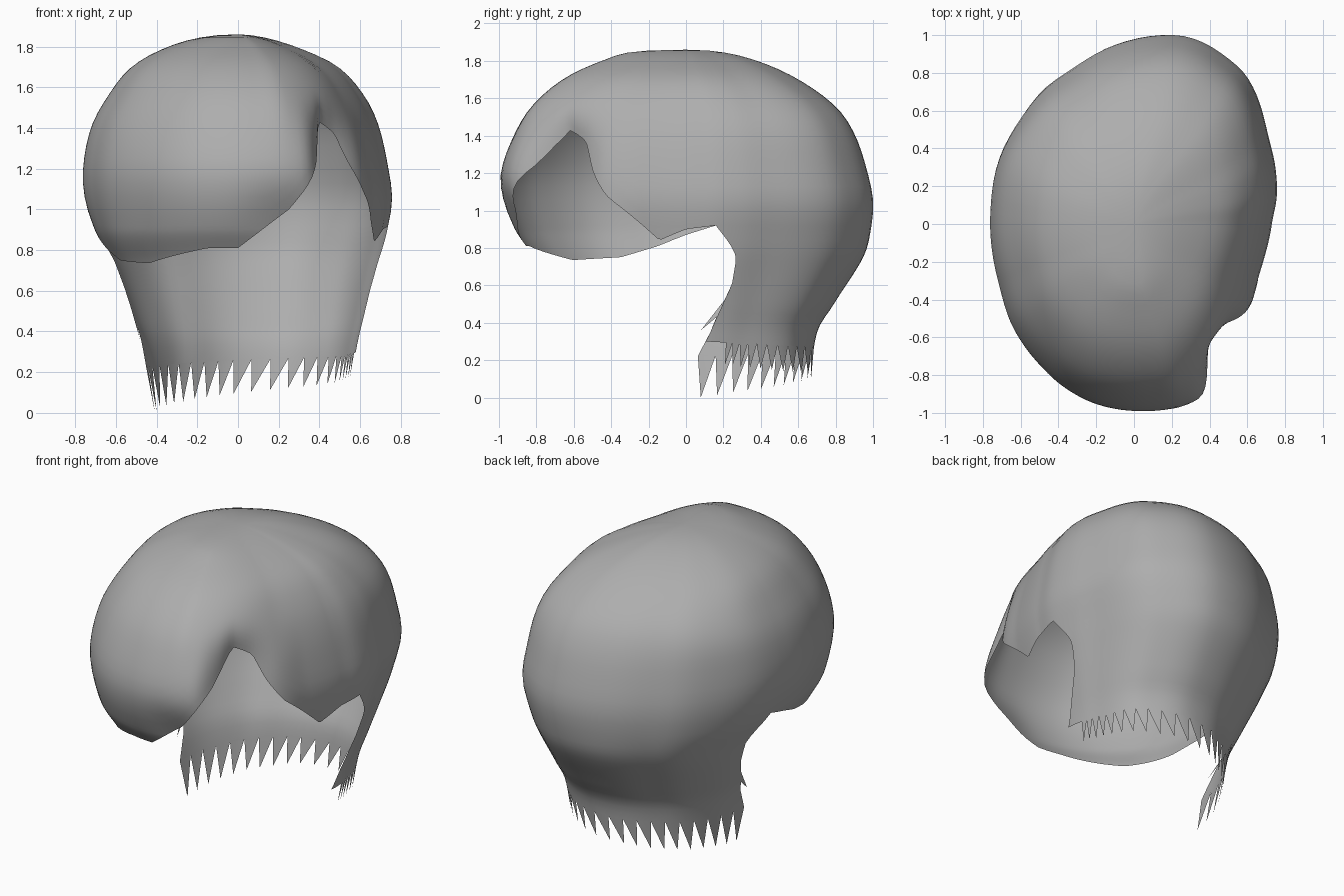
import bpy
import bmesh
import math
from mathutils import Vector

cube = bpy.data.objects.get("Cube")
if cube:
    bpy.data.objects.remove(cube, do_unlink=True)

TOP = 1.86
SPLIT = 0.92            # height where the nape separates from the fringe
EAR_L, EAR_R = 12, 168  # azimuths of the two ear openings
SPAN = EAR_R - EAR_L

# Half-extents by height: z, -x, +x, front, back
PROFILE = [
    (1.86, 0, 0, 0, 0), (1.85, .15, .1, .27, .17), (1.8, .34, .28, .45, .38),
    (1.7, .52, .49, .66, .6), (1.55, .64, .62, .83, .8), (1.4, .72, .69, .92, .9),
    (1.2, .76, .74, .99, .97), (1.05, .75, .76, .98, 1), (.9, .7, .74, .92, .99),
    (.75, .62, .71, .82, .95), (.5, .53, .63, .75, .79), (.35, .48, .59, .7, .7),
    (0, .41, .53, .65, .66)]

# Widest outline seen from above, with the notch of the parting
OUTLINE = [
    (.23, 1), (-.12, .94), (-.33, .82), (-.47, .72), (-.6, .56), (-.7, .38), (-.76, .05),
    (-.72, -.3), (-.63, -.57), (-.5, -.75), (-.37, -.87), (-.2, -.96), (.1, -1),
    (.28, -.97), (.37, -.91), (.41, -.75), (.4, -.62), (.45, -.58), (.55, -.52),
    (.61, -.45), (.67, -.25), (.73, 0), (.757, .15), (.75, .3), (.71, .48), (.6, .78),
    (.47, .9), (.35, .97)]

# Local swellings and hollows: azimuth, its width, z, its height, amount
BULGES = [
    (135, 30, .7, .25, .04), (135, 30, 1.55, .2, .035), (225, 28, .8, .15, .04),
    (42, 28, 1.5, .2, .03), (42, 28, .75, .2, -.03), (284, 11, .95, .15, -.04)]

# Lower edge of the fringe: azimuth, z
FRINGE = [
    (168, .92), (180, .87), (193, .81), (211, .75), (234, .735), (260, .81),
    (270, .81), (285, 1), (296, 1.24), (300, 1.36), (303, 1.43), (308, 1.4),
    (312, 1.37), (318, 1.22), (325, 1.08), (347, .84), (360, .9), (372, .92)]

# How far the ear edges of the nape swing backwards, in degrees, by height
EAR_SWING = [(0, -3), (.2, -6), (.35, 2), (.45, 5), (.6, 9), (.75, 9), (.82, 6), (.92, 0)]


def lerp_table(table, x):
    for (a, p), (b, q) in zip(table, table[1:]):
        if x <= b:
            return p + (q - p) * max(0, x - a) / (b - a)
    return table[-1][1]


def smooth_table(table, x):
    """Cubic interpolation through sorted (x, value) pairs."""
    n = len(table)
    i = next((k for k in range(n - 2) if x <= table[k + 1][0]), n - 2)

    def slope(k):
        a, b = table[max(k - 1, 0)], table[min(k + 1, n - 1)]
        return (b[1] - a[1]) / (b[0] - a[0])
    (a, p), (b, q) = table[i], table[i + 1]
    h = b - a
    t = min(1, max(0, (x - a) / h))
    return ((1 + 2 * t) * (1 - t) ** 2 * p + t * (1 - t) ** 2 * h * slope(i)
            + t * t * (3 - 2 * t) * q + t * t * (t - 1) * h * slope(i + 1))


def wrap(table):
    """Repeat a few polar points beyond both ends so the outline closes."""
    return ([(a - 360, r) for a, r in table[-3:]] + table
            + [(a + 360, r) for a, r in table[:3]])


extents = [[(math.sqrt(TOP - row[0]), row[c]) for row in PROFILE] for c in range(1, 5)]
polar = sorted((math.degrees(math.atan2(y, x)) % 360, math.hypot(x, y)) for x, y in OUTLINE)
notched = wrap(polar)
plain = wrap([p for p in polar if not 290 < p[0] < 322])


def surface(az, z):
    """Point on the hair shell at an azimuth and a height."""
    c, s = math.cos(math.radians(az)), math.sin(math.radians(az))
    az %= 360
    t = min(1, max(0, (z - 1.23) / .38))
    t = t * t * (3 - 2 * t)
    r = smooth_table(notched, az) * (1 - t) + smooth_table(plain, az) * t
    r *= 1 + sum(amount * math.exp(-((az - a) / wide) ** 2 - ((z - h) / tall) ** 2)
                 for a, wide, h, tall, amount in BULGES)
    left, right, front, back = (smooth_table(e, math.sqrt(max(0, TOP - z))) for e in extents)
    x = r * c / .76 * (right if c > 0 else left)
    y = r * s * (back if s > 0 else front)
    return Vector((x, y, z))


def nape_point(az, z):
    """The nape narrows behind the ears and widens again at its lower end."""
    return surface(az + lerp_table(EAR_SWING, z) * (90 - az) / (SPAN / 2), z)


def column(az, edge, point, upper=22, lower=16):
    """Heights run from the crown to the split, then down to the edge."""
    knee = max(SPLIT, edge)
    heights = [TOP - (TOP - knee) * (i / upper) ** 1.7 for i in range(upper + 1)]
    low = min(knee, edge)
    heights += [knee + (low - knee) * i / lower for i in range(1, lower + 1)]
    return [bm.verts.new(point(az, z)) for z in heights]


def strip(angles, edge, point):
    cols = [column(a, edge(a), point) for a in angles]
    for a, b in zip(cols, cols[1:]):
        for i in range(len(a) - 1):
            bm.faces.new((a[i], a[i + 1], b[i + 1], b[i]))
    return cols


def nape_base(az):
    return .3 - .08 * (az - EAR_L) / SPAN


bm = bmesh.new()

# Fringe and side hair
steps = 110
strip([EAR_R + (EAR_L + 360 - EAR_R) * i / steps for i in range(steps + 1)],
      lambda az: lerp_table(FRINGE, az), surface)

# Nape, with columns that widen towards -x
steps = 52
angles = [EAR_L + SPAN * (.38 * u + .62 * u * u) for u in (i / steps for i in range(steps + 1))]
cols = strip(angles, nape_base, nape_point)

# Pointed lock ends along the nape, leaving the +x ear edge plain
for i in range(8, steps, 2):
    tip_z = .19 * (1 - (angles[i] - EAR_L) / (angles[-3] - EAR_L))
    tip = bm.verts.new(nape_point(angles[i + 2], tip_z))
    bm.faces.new((cols[i][-1], tip, cols[i + 2][-1], cols[i + 1][-1]))

# Stray lock in front of the ear
bm.faces.new([bm.verts.new(nape_point(*p))
              for p in ((EAR_R, .52), (EAR_R, .43), (EAR_R + 6, .36))])

bmesh.ops.remove_doubles(bm, verts=bm.verts, dist=0.0005)
bmesh.ops.recalc_face_normals(bm, faces=bm.faces)
mesh = bpy.data.meshes.new("hair_shell")
bm.to_mesh(mesh)
bm.free()

hair = bpy.data.objects.new("hair_shell", mesh)
bpy.context.collection.objects.link(hair)

# Plain grey colour
grey = bpy.data.materials.new("hair_grey")
grey.use_nodes = True
colour = (.42, .42, .42, 1)
grey.diffuse_color = colour
grey.node_tree.nodes["Principled BSDF"].inputs["Base Color"].default_value = colour
mesh.materials.append(grey)

bpy.ops.object.select_all(action='DESELECT')
hair.select_set(True)
bpy.context.view_layer.objects.active = hair
bpy.ops.object.shade_smooth_by_angle(angle=math.radians(60))
